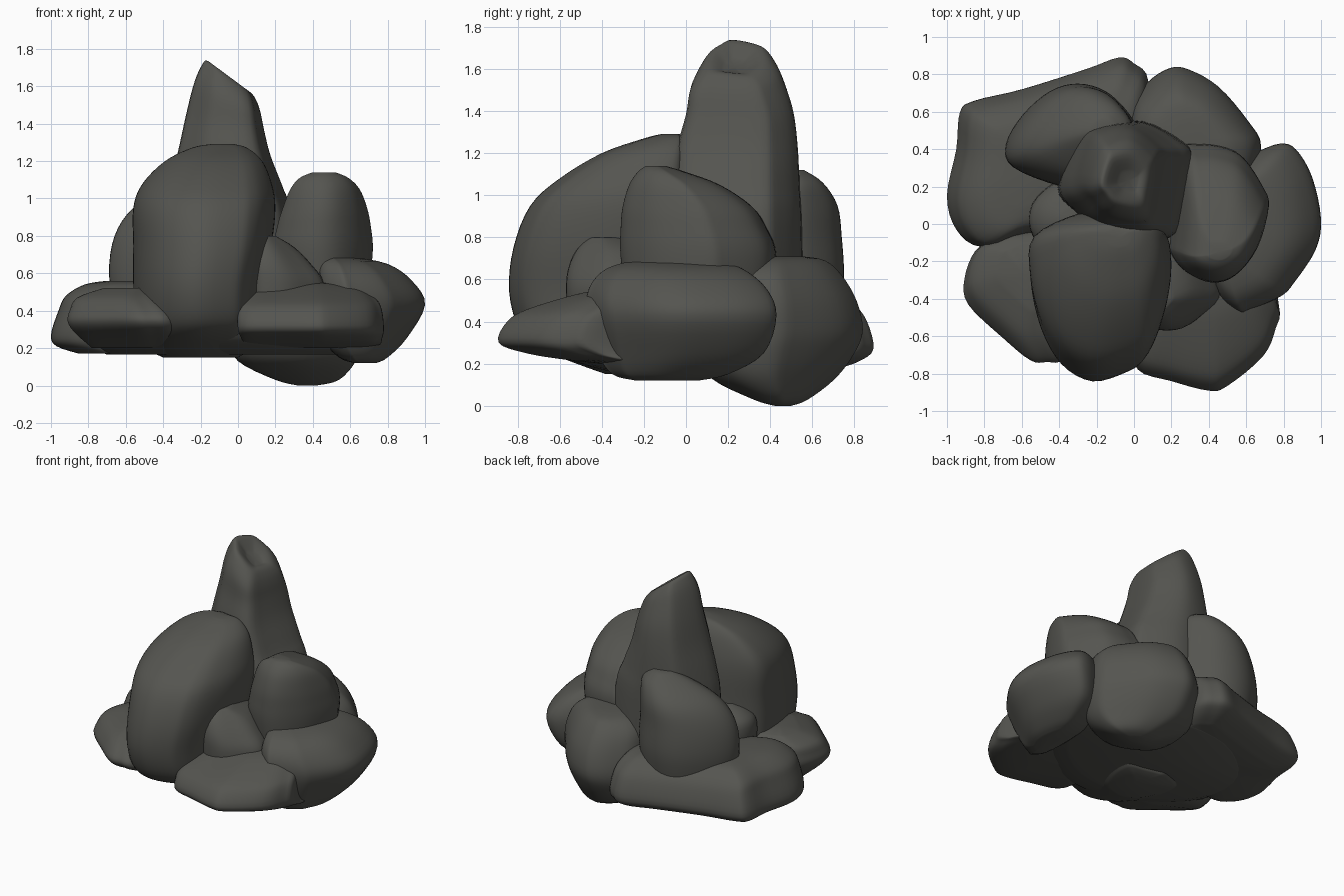
import bpy, bmesh
from mathutils import Vector

stone = bpy.data.materials.new("dark_grey_stone")
stone.diffuse_color = (0.09, 0.09, 0.08, 1)


def smooth_path(pts, steps, closed):
    """Catmull-Rom curve through points of any dimension."""
    pts = [Vector(p) for p in pts]
    n = len(pts)
    get = (lambda i: pts[i % n]) if closed else (lambda i: pts[max(0, min(n - 1, i))])
    out = []
    for i in range(n if closed else n - 1):
        a, b, c, d = get(i - 1), get(i), get(i + 1), get(i + 2)
        for s in range(steps):
            t = s / steps
            out.append(0.5 * (2 * b + (c - a) * t + (2 * a - 5 * b + 4 * c - d) * t * t
                              + (3 * b - a - 3 * c + d) * t ** 3))
    if not closed:
        out.append(pts[-1])
    return out


def rock(name, outline, layers, tilt=0.0):
    """Loft a plan outline through layers of (z, x min, x max, y min, y max)."""
    ring = smooth_path(outline, 4, True)
    lo = [min(p[k] for p in ring) for k in (0, 1)]
    hi = [max(p[k] for p in ring) for k in (0, 1)]
    unit = [((p[0] - lo[0]) / (hi[0] - lo[0]), (p[1] - lo[1]) / (hi[1] - lo[1])) for p in ring]
    levels = smooth_path(layers, 4, False)
    z0, z1 = layers[0][0], layers[-1][0]
    bm = bmesh.new()
    rows = []
    for z, xa, xb, ya, yb in levels:
        w = max(0, (z - z0) / (z1 - z0)) ** 7 * tilt
        rows.append([bm.verts.new((xa + u * (xb - xa), ya + v * (yb - ya),
                                   z + w * (u - 0.5) * (xb - xa))) for u, v in unit])
    n = len(unit)
    for r, s in zip(rows, rows[1:]):
        for i in range(n):
            bm.faces.new((r[i], r[(i + 1) % n], s[(i + 1) % n], s[i]))
    # close both ends with fans
    for row in (rows[0], rows[-1]):
        c = bm.verts.new(sum((v.co for v in row), Vector()) / n)
        for i in range(n):
            bm.faces.new((row[i], row[(i + 1) % n], c))
    bmesh.ops.recalc_face_normals(bm, faces=bm.faces)
    for f in bm.faces:
        f.smooth = True
    mesh = bpy.data.meshes.new(name)
    bm.to_mesh(mesh)
    bm.free()
    mesh.materials.append(stone)
    bpy.context.collection.objects.link(bpy.data.objects.new(name, mesh))


# tall spire with a slanted, dented tip
rock("spire", [(-.38, .2), (-.29, .45), (-.18, .52), (.04, .54), (.23, .44), (.29, .35), (.25, .1), (.17, -.06),
               (-.15, -.03), (-.3, .08)],
     [(.3, -.42, .33, -.08, .56), (.85, -.4, .31, -.08, .55), (1.05, -.37, .245, -.06, .54),
      (1.24, -.32, .175, -.04, .53), (1.4, -.28, .14, 0, .51), (1.53, -.24, .12, .02, .47),
      (1.61, -.2, .1, .06, .43), (1.65, -.16, .07, .11, .37), (1.61, -.08, .02, .18, .28)], tilt=-.6)

# big rounded boulder at the front, undercut towards the front
rock("front_boulder", [(-.3, .05), (-.18, .03), (.0, -.02), (.16, -.06), (.2, -.2), (.19, -.4), (.14, -.6),
                       (.08, -.72), (0, -.78), (-.2, -.83), (-.38, -.74), (-.5, -.55), (-.56, -.3), (-.54, -.08)],
     [(.15, -.4, 0, -.38, 0), (.2, -.5, .08, -.52, .05), (.27, -.53, .11, -.69, .06), (.36, -.55, .13, -.79, .06),
      (.54, -.56, .14, -.84, .06), (.75, -.56, .18, -.82, .06), (.95, -.56, .2, -.74, .06),
      (1.08, -.51, .18, -.6, .05), (1.2, -.39, .13, -.4, .03), (1.27, -.25, .05, -.2, 0),
      (1.29, -.15, -.02, -.12, -.03)])

# upper boulder on the right
rock("right_upper_boulder", [(.2, -.05), (.2, -.15), (.28, -.25), (.42, -.31), (.55, -.27), (.67, -.12),
                             (.73, .1), (.7, .2), (.6, .35), (.5, .41), (.35, .43), (.25, .38)],
     [(.4, .25, .68, -.27, .38), (.7, .19, .72, -.31, .43), (.85, .21, .71, -.31, .38),
      (.95, .24, .69, -.3, .31), (1.05, .28, .65, -.27, .16), (1.11, .33, .59, -.23, 0),
      (1.14, .4, .52, -.19, -.1)])

# wide low boulder on the right
rock("right_low_boulder", [(.42, -.35), (.55, -.48), (.62, -.47), (.78, -.4), (.85, -.33), (.97, -.15), (1, .02),
                           (.95, .25), (.86, .4), (.77, .43), (.63, .38), (.45, .3), (.4, 0)],
     [(.12, .62, .74, -.24, .06), (.15, .54, .8, -.35, .2), (.25, .45, .9, -.42, .37),
      (.43, .42, 1, -.47, .43), (.56, .42, .93, -.46, .38), (.65, .43, .8, -.38, .27),
      (.69, .46, .6, -.25, .15)])

# flat slab at the front right
rock("front_right_slab", [(0, -.6), (.02, -.77), (.2, -.83), (.4, -.88), (.5, -.86), (.7, -.7), (.77, -.55),
                          (.78, -.42), (.6, 0), (.3, .1), (.05, 0)],
     [(.2, .1, .7, -.4, 0), (.22, .04, .76, -.58, .08), (.25, .02, .77, -.76, .1), (.3, 0, .78, -.89, .1),
      (.4, 0, .77, -.85, .1), (.46, .04, .74, -.75, .1), (.53, .15, .65, -.52, 0), (.55, .3, .5, -.4, -.1)])

# small wedge between the boulders
rock("inner_wedge", [(.05, -.5), (.2, -.56), (.35, -.48), (.45, -.35), (.3, -.1), (.05, -.1)],
     [(.4, .05, .47, -.56, -.05), (.55, .05, .46, -.57, -.05), (.65, .05, .39, -.56, -.05),
      (.74, .06, .3, -.52, -.1), (.8, .1, .2, -.46, -.3)])

# flat slab at the front left
rock("front_left_slab", [(-.91, -.28), (-.85, -.13), (-.75, -.08), (-.6, -.03), (-.35, -.05), (-.2, -.4), (-.35, -.7),
                         (-.46, -.73), (-.55, -.72), (-.7, -.6), (-.89, -.42)],
     [(.2, -.78, -.25, -.4, -.1), (.28, -.87, -.21, -.66, -.05), (.34, -.91, -.21, -.74, -.03),
      (.4, -.9, -.24, -.71, -.03), (.47, -.86, -.33, -.6, -.05), (.52, -.72, -.4, -.45, -.1)])

# broad slab at the back left
rock("back_left_slab", [(-1, .15), (-.95, -.03), (-.82, -.12), (-.6, -.05), (-.1, 0), (.05, .4), (.08, .76),
                        (0, .86), (-.08, .89), (-.25, .83), (-.6, .72), (-.85, .66), (-.93, .6), (-.95, .4)],
     [(.17, -.85, 0, -.05, .7), (.21, -.97, .05, -.1, .82), (.27, -1, .08, -.12, .89),
      (.4, -.96, .07, -.12, .86), (.48, -.92, .05, -.1, .8), (.54, -.82, 0, -.03, .7), (.56, -.7, -.1, .1, .55)])

# upright boulder at the back left, peaking towards the spire
rock("back_left_boulder", [(-.69, .42), (-.65, .3), (-.4, .2), (-.2, .18), (0, .42), (.02, .5), (-.03, .6),
                           (-.15, .71), (-.3, .75), (-.45, .71), (-.6, .58)],
     [(.4, -.66, 0, .2, .72), (.6, -.69, .02, .17, .75), (.8, -.66, .01, .18, .74), (.95, -.56, 0, .24, .72),
      (1.06, -.38, -.02, .36, .65), (1.12, -.23, -.1, .46, .56)])

# deep boulder at the back right, touching the ground
rock("back_right_boulder", [(-.02, .6), (.08, .76), (.2, .84), (.3, .83), (.45, .74), (.6, .56), (.67, .42),
                            (.6, .2), (.3, .06), (0, .25)],
     [(0, .32, .42, .42, .5), (.03, .2, .54, .32, .58), (.13, 0, .63, .12, .71), (.25, -.05, .67, .05, .8),
      (.36, -.05, .68, .05, .84), (.5, -.03, .67, .08, .81), (.62, 0, .62, .12, .74), (.69, .08, .52, .2, .66),
      (.71, .2, .4, .3, .55)])

# low boulder on the left and the hidden core with its flat underside
octagon = [(-1, -.4), (-.4, -1), (.4, -1), (1, -.4), (1, .4), (.4, 1), (-.4, 1), (-1, .4)]
rock("left_inner_boulder", octagon,
     [(.4, -.55, 0, -.22, .26), (.62, -.56, 0, -.2, .25), (.7, -.5, 0, -.14, .2), (.74, -.4, -.05, -.05, .1)])
rock("core", octagon,
     [(.165, -.7, .55, -.38, .6), (.2, -.76, .64, -.5, .65), (.25, -.75, .66, -.6, .65),
      (.35, -.72, .66, -.62, .6), (.5, -.45, .5, -.4, .5)])
